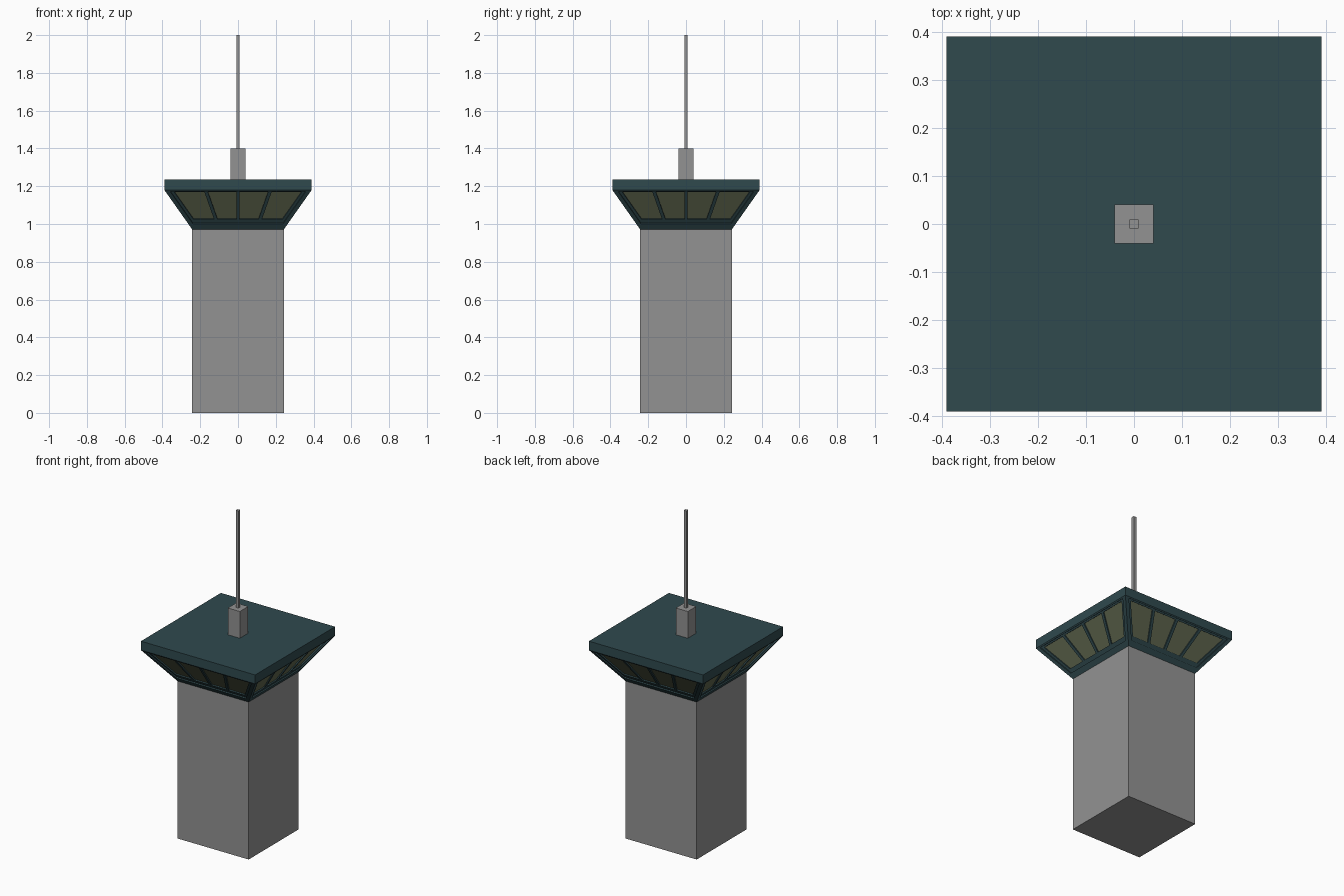
import bpy, bmesh
from mathutils import Matrix, Vector
from math import pi

if "Cube" in bpy.data.objects:
    bpy.data.objects.remove(bpy.data.objects["Cube"])


def material(name, rgb):
    m = bpy.data.materials.new(name)
    m.diffuse_color = (*rgb, 1)
    m.use_nodes = True
    m.node_tree.nodes["Principled BSDF"].inputs["Base Color"].default_value = m.diffuse_color
    return m


GREY = material("concrete grey", (0.29, 0.29, 0.29))
TEAL = material("dark teal", (0.029, 0.067, 0.076))
GLASS = material("olive glass", (0.125, 0.144, 0.083))


def box(name, half, z0, z1, mat):
    bm = bmesh.new()
    bmesh.ops.create_cube(bm, size=1)
    for v in bm.verts:
        v.co = (v.co.x * 2 * half, v.co.y * 2 * half, z0 if v.co.z < 0 else z1)
    finish(name, bm, [mat])


def finish(name, bm, mats):
    me = bpy.data.meshes.new(name)
    bm.to_mesh(me)
    bm.free()
    for m in mats:
        me.materials.append(m)
    bpy.context.collection.objects.link(bpy.data.objects.new(name, me))


# Shaft, roof slab, antenna base and antenna
box("tower_shaft", 0.243, 0, 0.972, GREY)
box("roof_slab", 0.39, 1.18, 1.235, TEAL)
box("antenna_base", 0.041, 1.235, 1.4, GREY)
box("antenna_mast", 0.009, 1.4, 2.0, GREY)

# Flared cab: one gridded sloping wall per side, windows sunk in two steps
Z0, Z1, W0, W1 = 0.972, 1.18, 0.243, 0.39
ROWS = [Z0, 1.0, 1.02, 1.165, 1.173, Z1]
BAR = 0.009


def columns(z):
    w = W0 + (W1 - W0) * (z - Z0) / (Z1 - Z0)
    e = w - 0.042
    right = [BAR, e / 2 - BAR, e / 2 + BAR, e, w - 0.025, w]
    return w, [-x for x in reversed(right)] + right


bm = bmesh.new()
panels, windows = [], []
for side in range(4):
    rot = Matrix.Rotation(side * pi / 2, 3, 'Z')
    grid = []
    for z in ROWS:
        w, xs = columns(z)
        grid.append([bm.verts.new(rot @ Vector((x, -w, z))) for x in xs])
    panel = []
    for r in range(len(ROWS) - 1):
        for c in range(11):
            f = bm.faces.new((grid[r][c], grid[r][c + 1],
                              grid[r + 1][c + 1], grid[r + 1][c]))
            if 1 <= r <= 3 and 1 <= c <= 9:
                panel.append(f)
            if r == 2 and c in (2, 4, 6, 8):
                windows.append(f)
    panels.append(panel)
bm.normal_update()
for panel in panels:
    bmesh.ops.inset_region(bm, faces=panel, thickness=0, depth=-0.007)
bm.normal_update()
bmesh.ops.inset_individual(bm, faces=windows, thickness=0, depth=-0.007)
for f in windows:
    f.material_index = 1
bmesh.ops.remove_doubles(bm, verts=bm.verts, dist=0.0001)
finish("control_cab", bm, [TEAL, GLASS])
